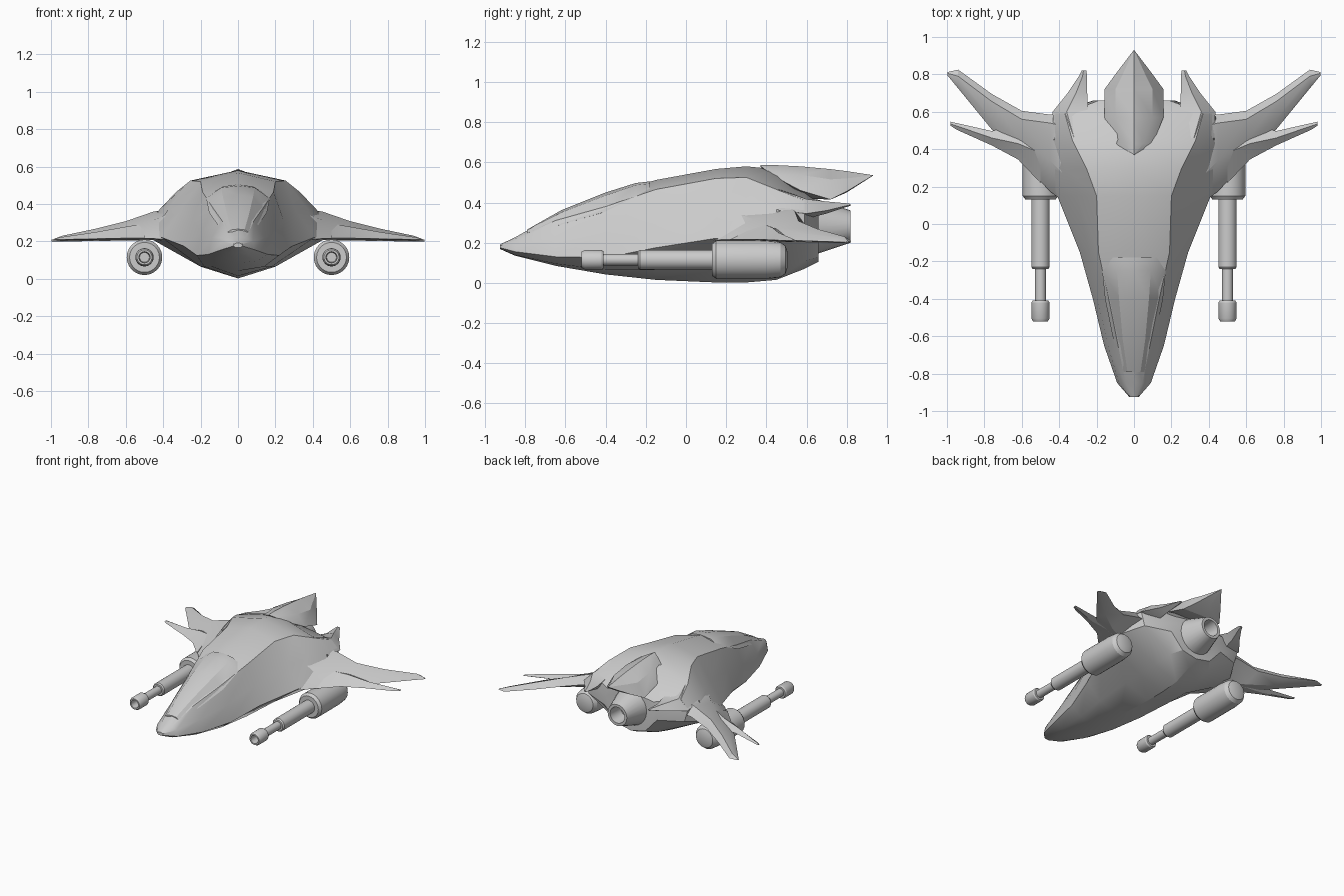
import bpy, bmesh, math


def loft(name, rings, mirror=False, angle=28):
    """Skin closed rings of equal length, cap both ends, shade smooth by angle."""
    bm = bmesh.new()
    rows = [[bm.verts.new(p) for p in ring] for ring in rings]
    n = len(rows[0])
    for a, b in zip(rows, rows[1:]):
        for i in range(n):
            j = (i + 1) % n
            bm.faces.new((a[i], a[j], b[j], b[i]))
    bm.faces.new(rows[0])
    bm.faces.new(rows[-1])
    bmesh.ops.remove_doubles(bm, verts=bm.verts, dist=0.0005)
    bmesh.ops.recalc_face_normals(bm, faces=bm.faces)
    me = bpy.data.meshes.new(name)
    bm.to_mesh(me)
    bm.free()
    ob = bpy.data.objects.new(name, me)
    bpy.context.collection.objects.link(ob)
    if mirror:
        ob.modifiers.new("Mirror", 'MIRROR')
    bpy.ops.object.select_all(action='DESELECT')
    ob.select_set(True)
    bpy.context.view_layer.objects.active = ob
    bpy.ops.object.shade_smooth_by_angle(angle=math.radians(angle))
    return ob


def symmetric(y, low, half, top):
    """Full cross-section from bottom z, right-hand (x, z) points and top z."""
    right = [(x, y, z) for x, z in half]
    left = [(-x, y, z) for x, z in reversed(half)]
    return [(0, y, low)] + right + [(0, y, top)] + left


def lathe(name, x, z, profile, sides=24, mirror=False):
    """Revolve (y, radius) points about an axis along y."""
    turn = [2 * math.pi * i / sides for i in range(sides)]
    rings = [[(x + r * math.cos(t), y, z + r * math.sin(t)) for t in turn]
             for y, r in profile]
    return loft(name, rings, mirror)


# Hull: keel, belly, chine, flank, shoulder ridge, spine
loft("hull", [symmetric(*s) for s in [
    (-.925, .168, [(.015, .168), (.025, .175), (.02, .185), (.01, .19)], .192),
    (-.85, .135, [(.05, .138), (.09, .155), (.08, .20), (.045, .22)], .227),
    (-.65, .085, [(.10, .095), (.16, .13), (.14, .22), (.085, .31)], .34),
    (-.40, .042, [(.14, .065), (.22, .125), (.195, .25), (.135, .38)], .438),
    (-.15, .015, [(.18, .065), (.29, .175), (.245, .31), (.19, .465)], .512),
    (.15, .002, [(.20, .065), (.41, .222), (.305, .37), (.20, .52)], .567),
    (.30, .002, [(.20, .065), (.48, .222), (.37, .375), (.255, .525)], .58),
    (.45, .015, [(.19, .08), (.48, .222), (.425, .365), (.33, .465)], .565),
    (.59, .07, [(.17, .11), (.40, .25), (.43, .35), (.37, .41)], .47),
    (.66, .105, [(.12, .13), (.22, .24), (.21, .31), (.19, .37)], .40)]])

# Raised cockpit canopy
loft("canopy", [symmetric(*s) for s in [
    (-.79, .22, [(.055, .25), (.035, .262)], .266),
    (-.62, .28, [(.11, .29), (.06, .35)], .362),
    (-.40, .36, [(.155, .355), (.08, .435)], .45),
    (-.25, .42, [(.17, .43), (.09, .487)], .497),
    (-.18, .43, [(.14, .46), (.08, .494)], .505)]])

# Dorsal hood ending in a tail point
loft("dorsal_hood", [symmetric(*s) for s in [
    (.37, .58, [(.001, .583), (.001, .585)], .586),
    (.43, .50, [(.10, .535), (.05, .568)], .587),
    (.57, .42, [(.158, .46), (.10, .538)], .58),
    (.72, .42, [(.158, .415), (.10, .515)], .566),
    (.80, .45, [(.10, .455), (.06, .52)], .556),
    (.93, .533, [(.001, .534), (.001, .535)], .536)]])

# Rear engine nozzle with hollow mouth
lathe("engine_nozzle", 0, .28, [
    (.50, .15), (.62, .145), (.67, .13), (.82, .08), (.82, .06),
    (.71, .048), (.71, .001)])


def blade(name, sections):
    """Wing-like loft along x; each section lists x and its (y, z) ring."""
    return loft(name, [[(x, y, z) for y, z in ring] for x, ring in sections],
                mirror=True)


# Main swept wing: leading edge, front crest, rear crest, trailing edge, belly
blade("wing", [
    (.28, [(.05, .20), (.17, .375), (.50, .385), (.59, .30), (.30, .17)]),
    (.45, [(.175, .215), (.34, .315), (.54, .36), (.585, .30), (.40, .207)]),
    (.60, [(.34, .215), (.44, .27), (.56, .308), (.605, .255), (.48, .205)]),
    (.76, [(.505, .212), (.56, .248), (.655, .268), (.695, .225), (.60, .202)]),
    (.94, [(.725, .205), (.75, .222), (.79, .23), (.825, .208), (.77, .199)]),
    (.998, [(.795, .202), (.80, .207), (.806, .208), (.812, .204), (.80, .20)])])

# Forward tine split from the wing
blade("wing_tine", [
    (.50, [(.22, .217), (.38, .295), (.50, .26), (.40, .208)]),
    (.62, [(.345, .217), (.43, .275), (.53, .24), (.44, .208)]),
    (.76, [(.42, .214), (.46, .25), (.497, .225), (.46, .207)]),
    (.95, [(.505, .21), (.525, .222), (.54, .214), (.525, .206)]),
    (.98, [(.525, .21), (.535, .214), (.547, .212), (.535, .208)])])

# Rear prongs continuing the shoulder ridge
loft("rear_prong", [[(x, y, z) for x, z in ring] for y, ring in [
    (.46, [(.20, .47), (.32, .465), (.43, .36), (.30, .32)]),
    (.60, [(.245, .41), (.36, .417), (.435, .345), (.30, .32)]),
    (.70, [(.25, .385), (.31, .405), (.355, .36), (.29, .345)]),
    (.79, [(.25, .388), (.275, .397), (.295, .382), (.27, .375)]),
    (.82, [(.255, .39), (.27, .393), (.28, .388), (.267, .384)])]], mirror=True)

# Under-wing guns: hollow muzzle, thin and thick barrel, pod
lathe("wing_gun", .5, .115, [
    (-.46, .001), (-.46, .026), (-.52, .03), (-.52, .04), (-.505, .048),
    (-.42, .048), (-.41, .042), (-.41, .029), (-.24, .029), (-.24, .042),
    (-.23, .049), (.13, .049), (.13, .08), (.15, .095), (.40, .095),
    (.47, .088), (.495, .07), (.505, .04), (.505, .001)], mirror=True)
